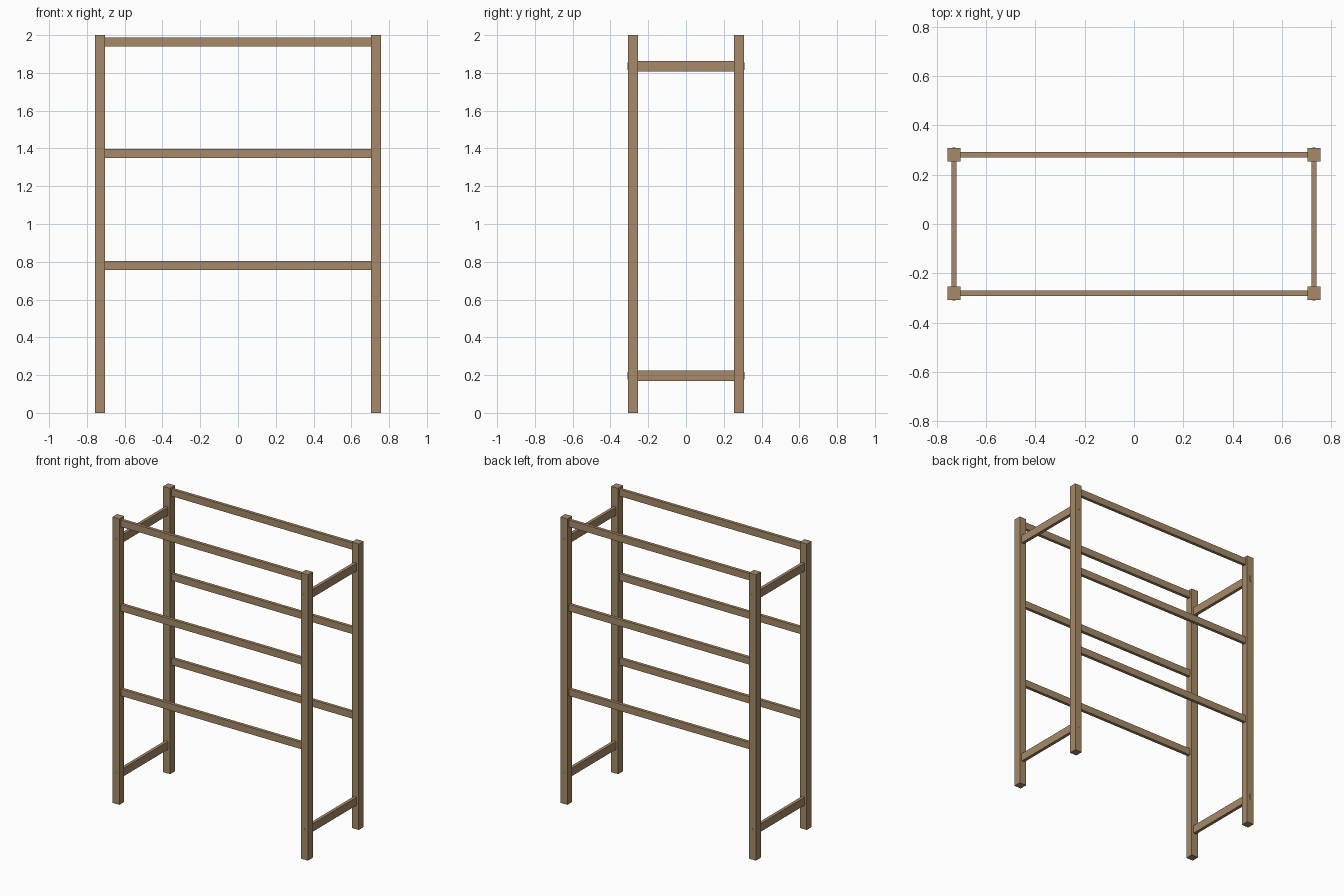
import bpy
import bmesh
from mathutils import Matrix, Vector

cube = bpy.data.objects.get("Cube")
if cube:
    bpy.data.objects.remove(cube, do_unlink=True)

# Single natural wood colour
wood = bpy.data.materials.new("light_brown_wood")
wood.use_nodes = True
WOOD = (0.381, 0.254, 0.138, 1.0)
wood.diffuse_color = WOOD
wood.node_tree.nodes["Principled BSDF"].inputs["Base Color"].default_value = WOOD


def beam(name, center, size):
    """Axis-aligned timber with its origin at its centre."""
    bm = bmesh.new()
    bmesh.ops.create_cube(bm, size=1.0, matrix=Matrix.Diagonal((*size, 1.0)))
    mesh = bpy.data.meshes.new(name)
    bm.to_mesh(mesh)
    bm.free()
    mesh.materials.append(wood)
    obj = bpy.data.objects.new(name, mesh)
    obj.location = Vector(center)
    bpy.context.collection.objects.link(obj)
    return obj


POST = 0.054                    # square post section
PX, PY = 0.73, 0.281            # post centres
THICK = 0.022                   # rail thickness
SIDES = (("left", 1), ("right", -1))
ENDS = (("front", -1), ("back", 1))

# Four corner posts
for side, sx in SIDES:
    for end, sy in ENDS:
        beam(f"{end}_{side}_post", (sx * PX, sy * PY, 1.0), (POST, POST, 2.0))

# Long rails between the posts, front and back
for end, sy in ENDS:
    for level, z in (("lower", 0.781), ("middle", 1.373), ("top", 1.963)):
        beam(f"{end}_{level}_rail", (0, sy * PY, z),
             (2 * PX - POST, THICK, 0.048))

# Short side rails, with tenons passing through the posts
for side, sx in SIDES:
    for level, z in (("bottom", 0.197), ("upper", 1.836)):
        beam(f"{side}_{level}_side_rail", (sx * PX, 0, z),
             (THICK, 2 * PY - POST, 0.056))
        for end, sy in ENDS:
            beam(f"{side}_{level}_{end}_tenon", (sx * PX, sy * PY, z),
                 (0.011, POST + 0.006, 0.04))
